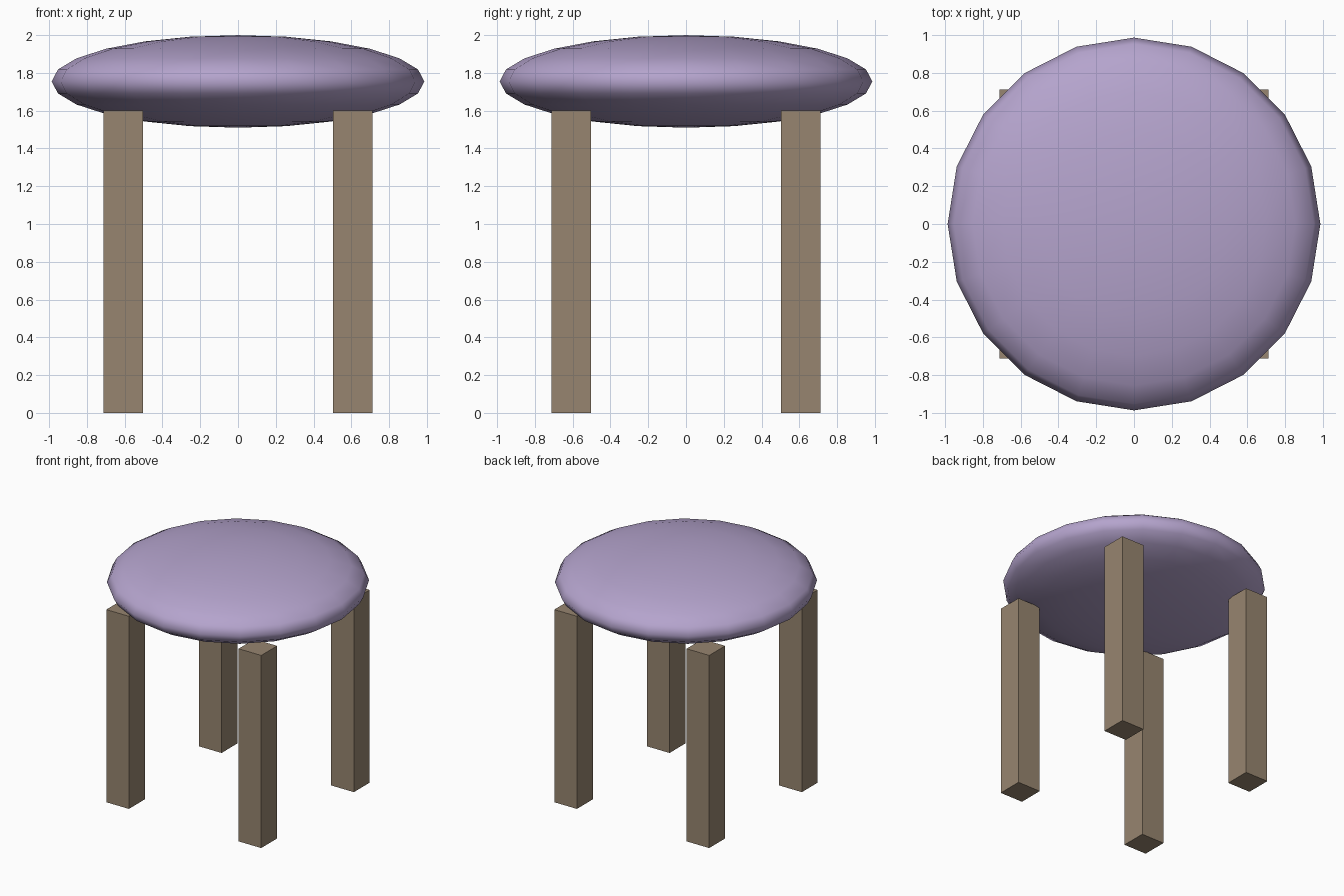
import bpy
import math

cube = bpy.data.objects.get("Cube")
if cube:
    bpy.data.objects.remove(cube, do_unlink=True)


def make_material(name, rgb):
    mat = bpy.data.materials.new(name)
    mat.use_nodes = True
    color = (*rgb, 1.0)
    mat.diffuse_color = color
    mat.node_tree.nodes["Principled BSDF"].inputs["Base Color"].default_value = color
    return mat


def finish(name, mat, scale):
    obj = bpy.context.object
    obj.name = name
    obj.scale = scale
    bpy.ops.object.transform_apply(location=False, rotation=False, scale=True)
    obj.data.materials.append(mat)
    return obj


lavender = make_material("lavender fabric", (0.46, 0.37, 0.61))
wood = make_material("brown wood", (0.31, 0.235, 0.16))

# Cushioned seat: a flattened sphere
bpy.ops.mesh.primitive_uv_sphere_add(segments=20, ring_count=12, radius=1, location=(0, 0, 1.755))
finish("seat", lavender, (0.987, 0.987, 0.245))
bpy.ops.object.shade_smooth_by_angle(angle=math.radians(60))

# Four square legs reaching into the seat
leg_width, leg_height, offset = 0.208, 1.6, 0.608
for side, sx in (("left", 1), ("right", -1)):
    for end, sy in (("front", -1), ("back", 1)):
        bpy.ops.mesh.primitive_cube_add(size=1, location=(sx * offset, sy * offset, leg_height / 2))
        finish(f"{end}_{side}_leg", wood, (leg_width, leg_width, leg_height))
